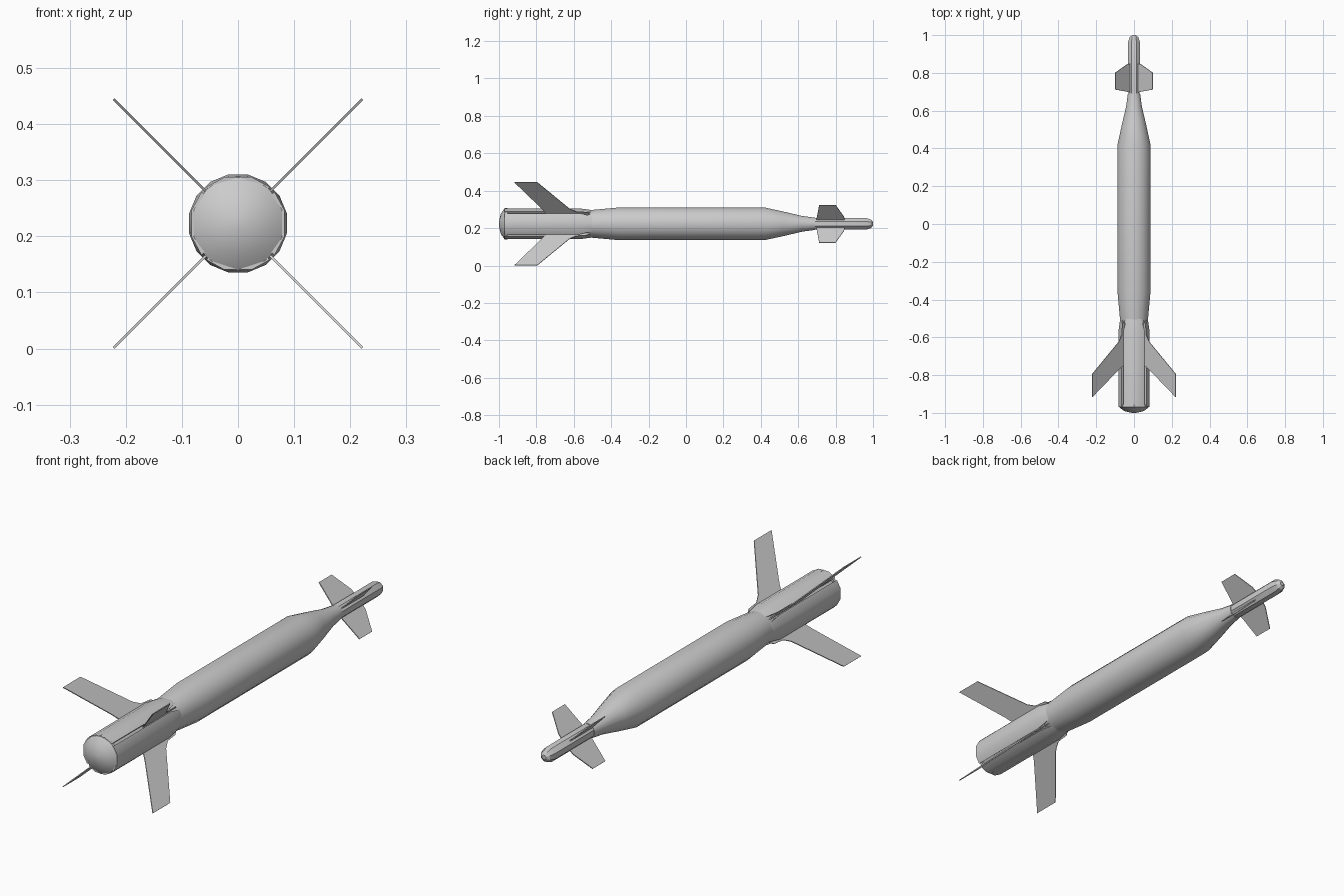
import bpy, bmesh, math
from mathutils import Vector

if "Cube" in bpy.data.objects:
    bpy.data.objects.remove(bpy.data.objects["Cube"])

CZ = 0.223            # height of the long axis
R2 = math.sqrt(2)


def finish(bm, name, smooth=None):
    bmesh.ops.recalc_face_normals(bm, faces=bm.faces)
    me = bpy.data.meshes.new(name)
    bm.to_mesh(me)
    bm.free()
    ob = bpy.data.objects.new(name, me)
    bpy.context.collection.objects.link(ob)
    if smooth:
        bpy.ops.object.select_all(action='DESELECT')
        ob.select_set(True)
        bpy.context.view_layer.objects.active = ob
        bpy.ops.object.shade_smooth_by_angle(angle=math.radians(smooth))
    return ob


def polar(r, a, y):
    return Vector((r * math.cos(a), y, CZ + r * math.sin(a)))


def loft(bm, rings):
    """Skin closed rings of points and cap both ends."""
    loops = [[bm.verts.new(p) for p in ring] for ring in rings]
    n = len(loops[0])
    for a, b in zip(loops, loops[1:]):
        for i in range(n):
            j = (i + 1) % n
            bm.faces.new((a[i], a[j], b[j], b[i]))
    bm.faces.new(loops[0])
    bm.faces.new(loops[-1])


def turned(name, profile, sides, smooth):
    bm = bmesh.new()
    loft(bm, [[polar(r, 2 * math.pi * (i + 0.5) / sides, y) for i in range(sides)]
              for y, r in profile])
    return finish(bm, name, smooth)


def fin_set(name, outline, thick):
    """Four flat fins on the diagonals; outline is (y, sideways offset)."""
    for k in range(4):
        ang = math.pi / 4 + k * math.pi / 2
        side = Vector((-math.sin(ang), 0, math.cos(ang))) * thick / 2
        pts = [polar(o * R2, ang, y) for y, o in outline]
        bm = bmesh.new()
        loft(bm, [[p + side for p in pts], [p - side for p in pts]])
        finish(bm, f"{name}_{k + 1}")


# Main body with tapered shoulders
turned("body", [(-0.56, 0.070), (-0.50, 0.076), (-0.36, 0.089), (0.42, 0.089),
                (0.52, 0.067), (0.62, 0.043), (0.69, 0.033)], 16, 30)

# Slim guidance nose
turned("nose", [(0.64, 0.030), (0.70, 0.033), (0.965, 0.033), (0.99, 0.024),
                (1.0, 0.010)], 8, 25)

# Tail core and domed end cap
turned("tail_core", [(-0.96, 0.074), (-0.54, 0.074)], 16, 30)
turned("tail_cap", [(-1.0, 0.012), (-0.99, 0.055), (-0.968, 0.085),
                    (-0.955, 0.085)], 10, 25)

# Four raised tail panels between the fins
for k in range(4):
    mid = k * math.pi / 2
    bm = bmesh.new()
    rings = []
    for y, r, half in [(-0.97, 0.086, 41), (-0.57, 0.086, 41), (-0.50, 0.075, 33)]:
        offs = [math.radians(half * f) for f in (-1, -0.4, 0.4, 1)]
        rings.append([polar(r, mid + o, y) for o in offs]
                     + [polar(0.06, mid + o, y) for o in reversed(offs)])
    loft(bm, rings)
    finish(bm, f"tail_panel_{k + 1}", 30)

# Swept tail fins with a short root strake
fin_set("tail_fin", [(-0.50, 0.045), (-0.53, 0.062), (-0.59, 0.066), (-0.625, 0.082),
                     (-0.795, 0.2215), (-0.917, 0.2215), (-0.77, 0.080),
                     (-0.74, 0.045)], 0.004)

# Nose control fins
fin_set("nose_fin", [(0.695, 0.015), (0.70, 0.035), (0.712, 0.10), (0.80, 0.10),
                     (0.845, 0.037), (0.85, 0.015)], 0.004)
